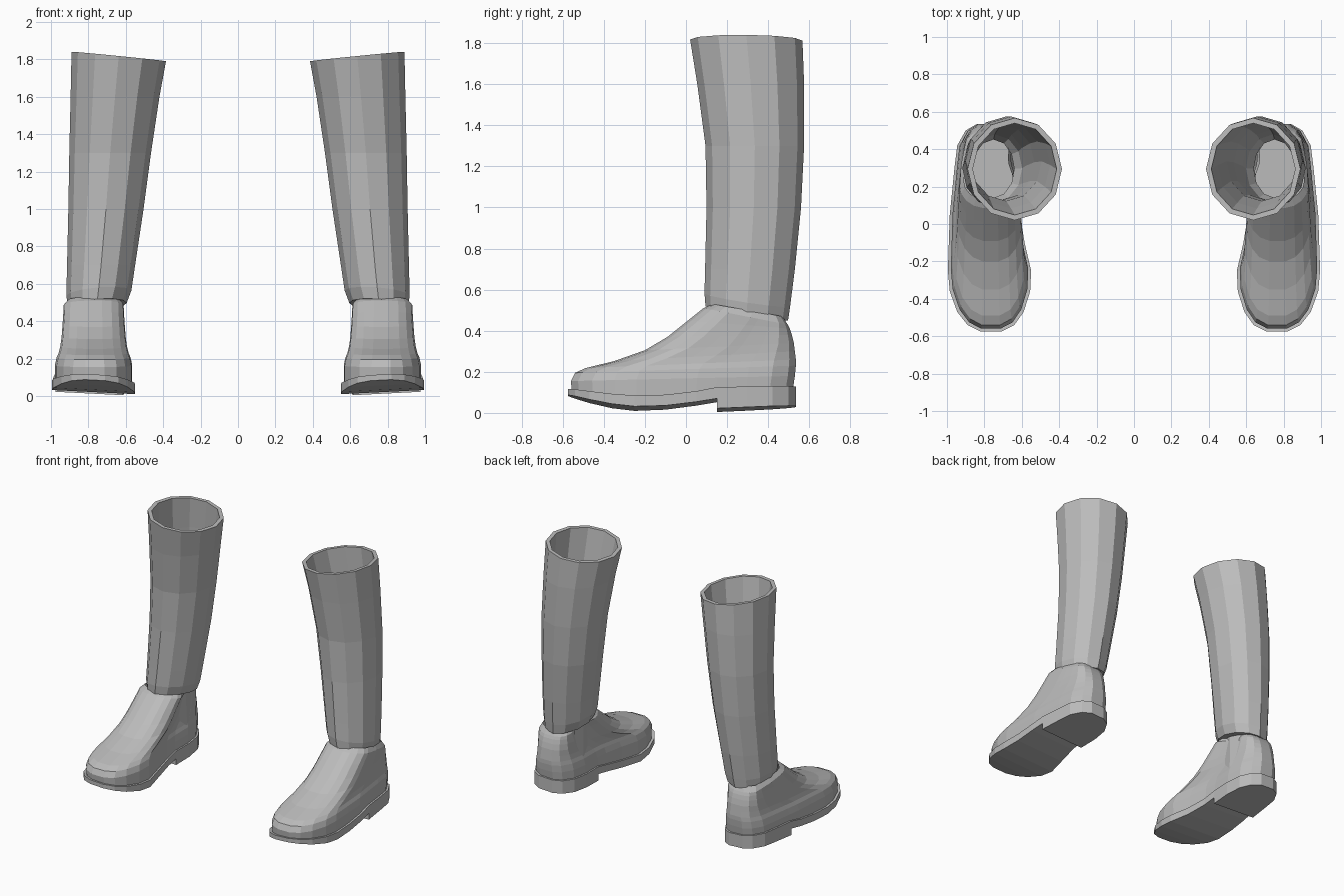
import bpy, bmesh, math

cube = bpy.data.objects.get("Cube")
if cube:
    bpy.data.objects.remove(cube, do_unlink=True)

leather = bpy.data.materials.new("grey leather")
leather.use_nodes = True
GREY = (0.5, 0.5, 0.5, 1)
leather.diffuse_color = GREY
leather.node_tree.nodes["Principled BSDF"].inputs["Base Color"].default_value = GREY


def loft(name, rings, cap_start=False, cap_end=False):
    """Skin a list of equal point rings, then mirror for the other boot."""
    bm = bmesh.new()
    loops = [[bm.verts.new(p) for p in ring] for ring in rings]
    n = len(loops[0])
    for a, b in zip(loops, loops[1:]):
        for i in range(n):
            j = (i + 1) % n
            bm.faces.new((a[i], a[j], b[j], b[i]))
    if cap_start:
        bm.faces.new(loops[0])
    if cap_end:
        bm.faces.new(loops[-1])
    bmesh.ops.recalc_face_normals(bm, faces=bm.faces)
    mesh = bpy.data.meshes.new(name)
    bm.to_mesh(mesh)
    bm.free()
    mesh.materials.append(leather)
    obj = bpy.data.objects.new(name, mesh)
    bpy.context.collection.objects.link(obj)
    mirror = obj.modifiers.new("other boot", "MIRROR")
    mirror.use_clip = False
    mirror.use_mirror_merge = False
    return obj


def interp(table, y):
    for (a, u), (b, v) in zip(table, table[1:]):
        if y <= b:
            return u + (v - u) * max(0, (y - a) / (b - a))
    return table[-1][1]


# Sole stations from toe to heel: y, inner x, outer x
OUTLINE = [(-.575, .71, .82), (-.54, .64, .89), (-.47, .59, .945),
           (-.36, .555, .985), (-.25, .55, .995), (-.1, .585, .99),
           (.05, .61, .985), (.15, .615, .975), (.3, .61, .96),
           (.42, .625, .945), (.5, .67, .9), (.535, .73, .84)]
SOLE_TOP = [(-.575, .115), (-.4, .085), (-.2, .07), (0, .085), (.15, .115), (.535, .125)]
SOLE_BOTTOM = [(-.575, .085), (-.4, .038), (-.2, .015), (0, .035), (.15, .06), (.535, .075)]
HEEL_BOTTOM = [(.15, .012), (.535, .03)]
MID = .77


def roll(x):
    return .05 * (x - MID)


def slab(name, stations, top, bottom):
    """Solid with a curved top and bottom, swept along the foot."""
    rings = []
    for y, a, b in stations:
        t, u = interp(top, y), interp(bottom, y)
        rings.append([(a, y, u + roll(a)), (b, y, u + roll(b)),
                      (b, y, t + roll(b)), (a, y, t + roll(a))])
    return loft(name, rings, True, True)


slab("sole", OUTLINE, SOLE_TOP, SOLE_BOTTOM)
slab("heel", [s for s in OUTLINE if s[0] > .1], SOLE_BOTTOM, HEEL_BOTTOM)

# Foot upper: the sole outline shrinks and slides back up to the ankle
LOOP = [(a, y) for y, a, b in OUTLINE] + [(b, y) for y, a, b in reversed(OUTLINE)]
Y0, Y1 = OUTLINE[0][0], OUTLINE[-1][0]


def foot_ring(front, front_z, back, back_z, width, on_sole=False):
    ring = []
    for x, y in LOOP:
        u = (y - Y0) / (Y1 - Y0)
        px = MID + (x - MID) * width
        py = front + u * (back - front)
        z = front_z + u * (back_z - front_z)
        if on_sole:
            z = interp(SOLE_TOP, py) - .01 + roll(px)
        ring.append((px, py, z))
    return ring


loft("foot_upper", [
    foot_ring(-.555, 0, .52, 0, .93, True),
    foot_ring(-.56, .155, .53, .18, .93),
    foot_ring(-.54, .195, .535, .23, .89),
    foot_ring(-.49, .218, .535, .26, .84),
    foot_ring(-.35, .252, .53, .30, .80),
    foot_ring(-.2, .305, .525, .34, .77),
    foot_ring(-.09, .37, .515, .38, .75),
    foot_ring(.01, .45, .505, .41, .73),
    foot_ring(.085, .51, .495, .43, .72),
    foot_ring(.13, .53, .47, .47, .62),
])


# Shaft: twelve-sided rings tilted in x and y
def shaft_ring(z, x0, x1, y0, y1, tilt_x=0, tilt_y=0, inset=0, sides=12):
    cx, cy = (x0 + x1) / 2, (y0 + y1) / 2
    rx, ry = (x1 - x0) / 2 - inset, (y1 - y0) / 2 - inset
    ring = []
    for i in range(sides):
        a = math.tau * i / sides
        dx, dy = rx * math.cos(a), ry * math.sin(a)
        ring.append((cx + dx, cy + dy, z + tilt_x * dx + tilt_y * dy))
    return ring


SHAFT = [(.55, .57, .918, .09, .507, -.08, -.15),
         (.7, .55, .914, .093, .53),
         (1, .505, .907, .1, .56),
         (1.3, .465, .902, .095, .575),
         (1.6, .42, .895, .055, .575),
         (1.815, .385, .89, .02, .567, .1, -.01)]
CUFF = (.485, .595, .908, .095, .497, -.08, -.17)

outside = [shaft_ring(*CUFF, inset=.04), shaft_ring(*CUFF)]
outside += [shaft_ring(*s) for s in SHAFT]
inside = [shaft_ring(*s, inset=.028) for s in reversed(SHAFT)]
inside += [shaft_ring(*CUFF, inset=.045),
           shaft_ring(.17, .62, .91, .12, .49, inset=.01)]
loft("shaft", outside + inside, cap_end=True)
